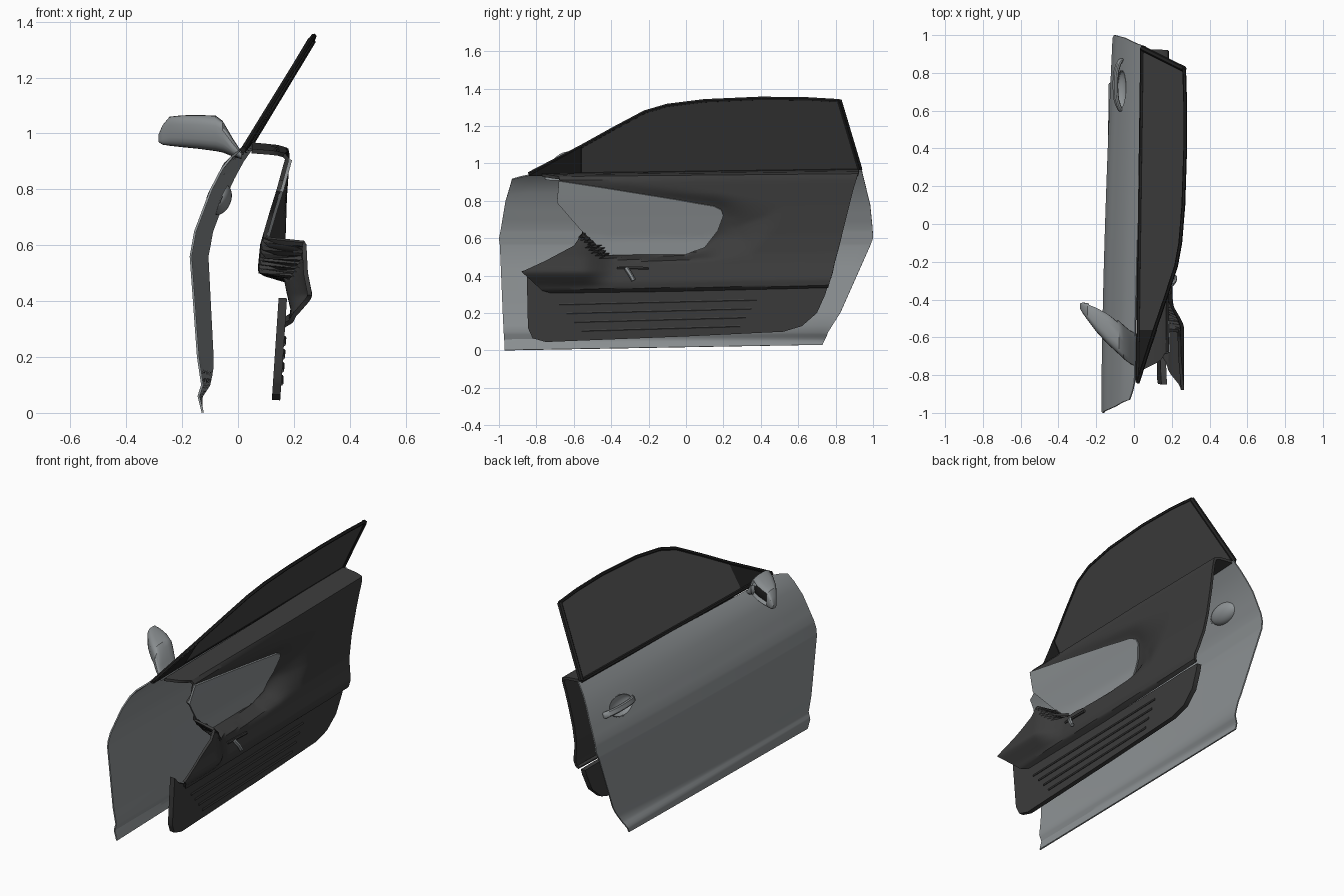
import bpy, bmesh, math
from mathutils import Vector, Matrix

if "Cube" in bpy.data.objects:
    bpy.data.objects.remove(bpy.data.objects["Cube"])


def material(name, col):
    m = bpy.data.materials.new(name)
    m.diffuse_color = (*col, 1)
    m.use_nodes = True
    m.node_tree.nodes["Principled BSDF"].inputs["Base Color"].default_value = m.diffuse_color
    return m


PAINT = material("paint", (0.27, 0.29, 0.30))
TRIM = material("dark_trim", (0.045, 0.045, 0.045))
GLASS = material("tinted_glass", (0.06, 0.06, 0.06))
BLACK = material("black_rubber", (0.015, 0.015, 0.015))


def keys(table, v):
    for (a, p), (b, q) in zip(table, table[1:]):
        if v <= b:
            return p + (q - p) * max(0, (v - a) / (b - a))
    return table[-1][1]


def smooth(t):
    t = min(1, max(0, t))
    return t * t * (3 - 2 * t)


def finish(ob, angle=32):
    bpy.ops.object.select_all(action='DESELECT')
    ob.select_set(True)
    bpy.context.view_layer.objects.active = ob
    bpy.ops.object.convert(target='MESH')
    bpy.ops.object.shade_smooth_by_angle(angle=math.radians(angle))
    return ob


def add(name, bm, mats):
    me = bpy.data.meshes.new(name)
    bm.to_mesh(me)
    bm.free()
    ob = bpy.data.objects.new(name, me)
    bpy.context.collection.objects.link(ob)
    for m in mats:
        me.materials.append(m)
    return ob


def densify(pts, sub):
    out = [Vector(pts[0])]
    for a, b in zip(pts, pts[1:]):
        out += [Vector(a).lerp(Vector(b), k / sub) for k in range(1, sub + 1)]
    return out


def sheet(name, F, R, xf, mat, thick, nt, sub=1, side=1, warp=None):
    """Ruled (y, z) patch between two polylines, lifted to x = xf(y, z), then thickened."""
    bm = bmesh.new()
    rows = []
    for f, r in zip(densify(F, sub), densify(R, sub)):
        row = []
        for j in range(nt + 1):
            y, z = f.lerp(r, j / nt)
            z = warp(y, z) if warp else z
            row.append(bm.verts.new((xf(y, z), y, z)))
        rows.append(row)
    for a, b in zip(rows, rows[1:]):
        for j in range(nt):
            bm.faces.new((a[j], a[j + 1], b[j + 1], b[j]))
    bm.normal_update()
    if sum(f.normal.x * f.calc_area() for f in bm.faces) * side < 0:
        bmesh.ops.reverse_faces(bm, faces=bm.faces)
    ob = add(name, bm, [mat])
    mod = ob.modifiers.new("thickness", 'SOLIDIFY')
    mod.thickness, mod.offset = thick, -1
    return finish(ob)


def tube(name, pts, radius, mat):
    cu = bpy.data.curves.new(name, 'CURVE')
    cu.dimensions, cu.bevel_depth, cu.bevel_resolution, cu.use_fill_caps = '3D', radius, 1, True
    sp = cu.splines.new('POLY')
    sp.points.add(len(pts) - 1)
    for p, q in zip(sp.points, pts):
        p.co = (*q, 1)
    ob = bpy.data.objects.new(name, cu)
    bpy.context.collection.objects.link(ob)
    cu.materials.append(mat)
    return finish(ob)


def distance(poly, y, z):
    """Signed distance to a closed polygon, negative inside."""
    p, best, inside = Vector((y, z)), 9, False
    for a, b in zip(poly, poly[1:] + poly[:1]):
        a, b = Vector(a), Vector(b)
        d = b - a
        t = min(1, max(0, (p - a).dot(d) / d.length_squared))
        best = min(best, (p - a - d * t).length)
        if (a.y > z) != (b.y > z) and y < a.x + (z - a.y) / d.y * d.x:
            inside = not inside
    return -best if inside else best


# Outer painted skin
SKIN = [(0, -.13), (.06, -.145), (.1, -.132), (.2, -.147), (.56, -.173), (.65, -.157), (.8, -.1), (.9, -.048), (.94, 0)]


def skin_x(y, z):
    return keys(SKIN, z) + .06 * max(0, (y + 1) / 2) ** 1.6 * smooth(z / .2)


def skin_warp(y, z):
    return z + .04 * min(1, (y + 1) / .15) * min(1, max(0, (z - .8) / .1)) * (.94 - y) / 1.87


skin = sheet("outer_skin",
             [(-.97, 0), (-.972, .06), (-.975, .1), (-.98, .2), (-.995, .56), (-1, .6), (-.99, .65), (-.965, .8), (-.93, .9)],
             [(.73, .03), (.745, .065), (.76, .1), (.825, .2), (.985, .56), (1, .6), (.998, .65), (.985, .78), (.94, .965)],
             skin_x, PAINT, .008, 40, 3, -1, skin_warp)

# Handle recess cut through the skin, with a bowl behind it
tilt = Matrix.Rotation(math.atan(.4), 4, 'Y')
seat = Matrix.Translation((skin_x(.71, .765), .71, .765)) @ tilt


def ellipsoid(name, scale, half):
    bm = bmesh.new()
    bmesh.ops.create_uvsphere(bm, u_segments=32, v_segments=16, radius=1)
    bmesh.ops.scale(bm, vec=scale, verts=bm.verts)
    if half:
        bmesh.ops.bisect_plane(bm, geom=bm.verts[:] + bm.edges[:] + bm.faces[:], plane_co=(0, 0, 0),
                               plane_no=(-1, 0, 0), clear_outer=True)
    bmesh.ops.transform(bm, matrix=seat, verts=bm.verts)
    return add(name, bm, [PAINT])


cutter = ellipsoid("handle_cutter", (.04, .1, .055), False)
cutter.hide_render = True
cut = skin.modifiers.new("recess", 'BOOLEAN')
cut.operation, cut.object = 'DIFFERENCE', cutter
finish(skin)
bpy.data.objects.remove(cutter)
bowl = ellipsoid("handle_bowl", (.042, .104, .059), True)
finish(bowl)

# Pull handle
bm = bmesh.new()
bmesh.ops.create_cube(bm, size=1)
bmesh.ops.scale(bm, vec=(.022, .28, .036), verts=bm.verts)
bmesh.ops.subdivide_edges(bm, edges=[e for e in bm.edges if abs(e.verts[0].co.y - e.verts[1].co.y) > .1], cuts=8)
for v in bm.verts:
    v.co.x += -.034 + .034 * (abs(v.co.y) / .14) ** 3
bmesh.ops.transform(bm, matrix=Matrix.Translation((0, .025, 0)), verts=bm.verts)
bmesh.ops.transform(bm, matrix=seat, verts=bm.verts)
bar = add("outer_handle", bm, [PAINT])
bar.modifiers.new("round", 'BEVEL').width = .006
finish(bar)


# Window, quarter panel and frame
def win_x(y, z):
    return .02 + .01 * (y + .83) / 1.7 + (z - .945) * .605


TOP = [(-.56, 1.09), (-.38, 1.19), (-.22, 1.275), (-.1, 1.31), (.1, 1.335), (.4, 1.348), (.65, 1.345), (.82, 1.335)]
BASE = [(-.56, .948), (-.38, .95), (-.2, .952), (-.05, .954), (.15, .957), (.45, .961), (.74, .965), (.93, .967)]
sheet("window_glass", BASE, TOP, win_x, GLASS, .006, 8, 2, -1)
sheet("quarter_panel", [(-.84, .94), (-.56, .948)], [(-.83, .946), (-.56, 1.095)], win_x, BLACK, .012, 4, 4, -1)
lift = lambda pts: [(win_x(y, z), y, z) for y, z in pts]
tube("window_top_frame", lift([(-.84, .945)] + TOP), .01, BLACK)
tube("window_rear_frame", lift([TOP[-1], BASE[-1]]), .015, BLACK)
tube("belt_strip", lift([(-.84, .942)] + BASE), .011, BLACK)

# Inner panel: light insert sunk into a dark moulded trim
LOW = [(-.69, .79), (-.56, .64), (-.42, .51), (0, .515), (.1, .55), (.17, .64), (.2, .72)]
HIGH = [(-.68, .905), (-.55, .885), (-.42, .865), (-.05, .805), (.06, .785), (.15, .77), (.19, .75)]
INNER = LOW + HIGH[::-1]
OUTER = [(-.74, .93), (-.6, .925), (.2, .845), (.5, .8), (.54, .76), (.5, .66), (.35, .5), (.15, .48), (-.15, .475),
         (-.43, .495), (-.58, .63), (-.74, .79)]
RELIEF = [(.3, .16), (.325, .2), (.36, .205), (.44, .187), (.5, .175), (.6, .17), (.75, .175), (.9, .185), (.925, .18),
          (.937, .14), (.945, .05)]


def insert_x(y, z):
    return keys([(.5, .095), (.6, .105), (.72, .14), (.8, .165), (.91, .195)], z)


def panel_x(y, z):
    x = keys(RELIEF, z - .0135 * (y + .77))
    x += .075 * smooth((-.38 - y) / .18) * smooth((z - .33) / .1) * smooth((.78 - z) / .1)
    d = distance(OUTER, y, z)
    if d < 0:
        e = max(0, distance(INNER, y, z))
        x += (insert_x(y, z) - .01 - x) * smooth(-d / (e - d))
    return x


sheet("upper_trim",
      [(-.77, .945), (-.68, .93), (-.66, .83), (-.69, .79), (-.58, .7), (-.55, .63), (-.6, .56), (-.75, .48),
       (-.88, .42), (-.84, .385), (-.77, .32), (-.7, .3)],
      [(.925, .968), (.92, .945), (.895, .86), (.885, .82), (.865, .74), (.85, .68), (.835, .62), (.815, .54),
       (.795, .47), (.785, .42), (.77, .37), (.76, .335)],
      panel_x, TRIM, .016, 100, 5)
sheet("trim_insert", LOW, HIGH, insert_x, PAINT, .012, 16, 4)


# Lower pocket panel with ribs
def lower_x(y, z):
    return .148 + .022 * z / .33


sheet("lower_trim",
      [(-.85, .35), (-.845, .12), (-.82, .065), (-.75, .045), (0, .075), (.52, .1), (.62, .13), (.7, .2), (.745, .3)],
      [(-.85, .41), (-.84, .4), (-.8, .36), (-.7, .31), (0, .32), (.52, .33), (.62, .335), (.7, .335), (.755, .335)],
      lower_x, TRIM, .03, 8, 3)
for i in range(4):
    a, b, z = -.68 + .04 * i, .38 - .03 * i, .245 - .047 * i
    tube(f"pocket_rib_{i + 1}", [(lower_x(y, w), y, w) for y, w in ((a, z), (b, z + .025))], .007, TRIM)

# Inner release lever
tube("release_mount", [(.19, -.37, .443), (.195, -.2, .44)], .008, TRIM)
tube("release_lever", [(.2, -.32, .44), (.215, -.3, .41), (.218, -.28, .375)], .012, PAINT)

# Wing mirror: rings of x, y range, z range
RINGS = [(-.285, -.45, -.42, .97, .995), (-.27, -.475, -.415, .96, 1.03), (-.245, -.51, -.42, .956, 1.06),
         (-.2, -.57, -.435, .951, 1.065), (-.14, -.635, -.465, .945, 1.066), (-.08, -.69, -.51, .937, 1.064),
         (-.055, -.715, -.535, .932, 1.045), (-.02, -.74, -.565, .918, .985), (.012, -.755, -.58, .908, .935)]
bm = bmesh.new()
N, loops = 24, []
power = lambda v: math.copysign(abs(v) ** .65, v)
for x, y0, y1, z0, z1 in RINGS:
    loops.append([bm.verts.new((x, (y0 + y1) / 2 + (y1 - y0) / 2 * power(math.cos(a)),
                                (z0 + z1) / 2 + (z1 - z0) / 2 * power(math.sin(a))))
                  for a in [2 * math.pi * k / N for k in range(N)]])
for a, b in zip(loops, loops[1:]):
    for k in range(N):
        bm.faces.new((a[k], a[(k + 1) % N], b[(k + 1) % N], b[k]))
bm.faces.new(loops[0])
bm.faces.new(loops[-1])
bmesh.ops.recalc_face_normals(bm, faces=bm.faces)
bm.normal_update()
face = [f for f in bm.faces if f.normal.y > .6 and -.25 < f.calc_center_median().x < -.06]
bmesh.ops.inset_region(bm, faces=face, thickness=.008, depth=0)
bmesh.ops.inset_region(bm, faces=face, thickness=.003, depth=-.02)
for f in face:
    f.material_index = 1
finish(add("wing_mirror", bm, [PAINT, BLACK]))
